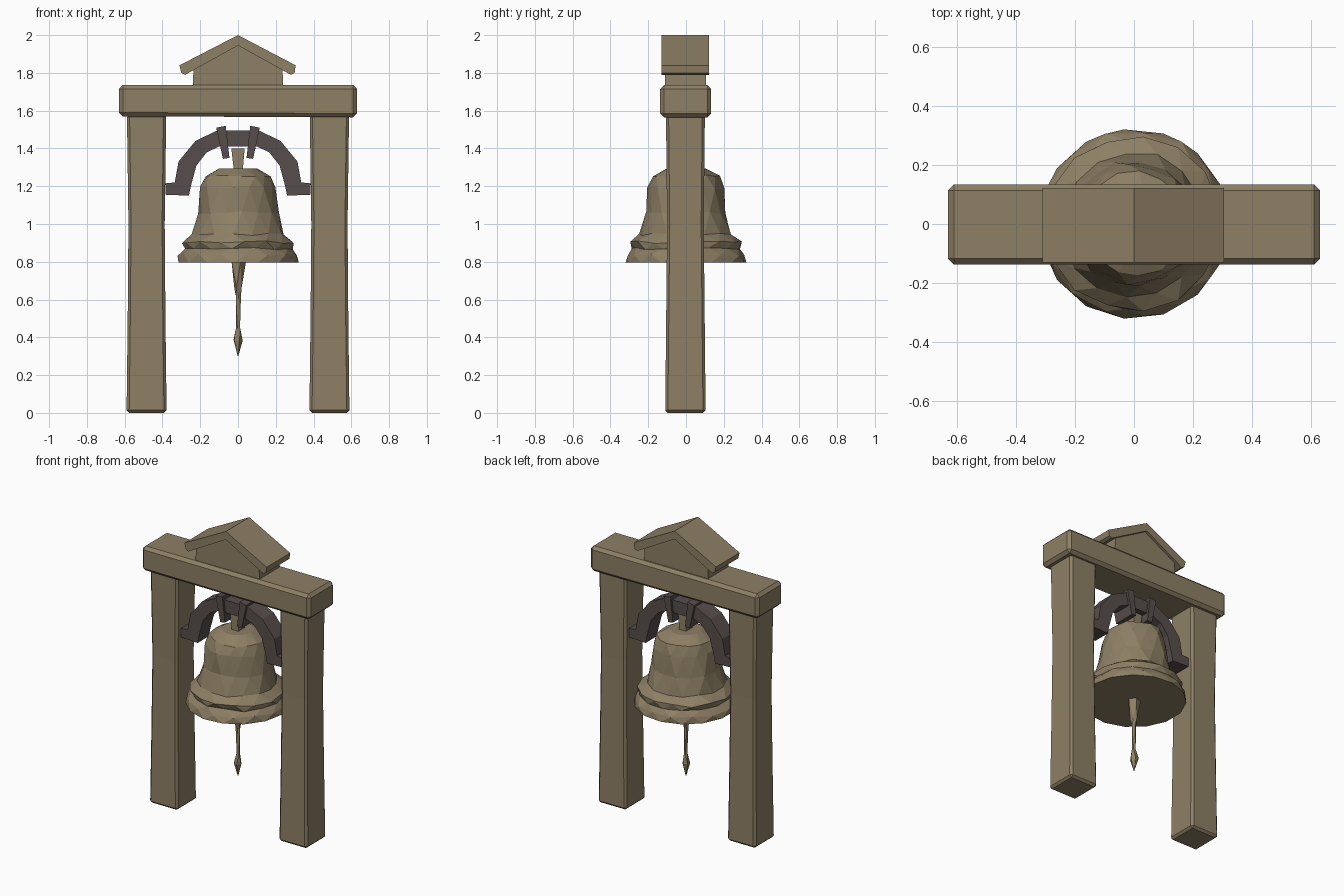
import bpy, bmesh, math, random

random.seed(4)
cube = bpy.data.objects.get("Cube")
if cube:
    bpy.data.objects.remove(cube, do_unlink=True)


def material(name, rgb):
    m = bpy.data.materials.new(name)
    m.use_nodes = True
    m.diffuse_color = (*rgb, 1)
    m.node_tree.nodes["Principled BSDF"].inputs["Base Color"].default_value = (*rgb, 1)
    return m


TAN = material("weathered tan", (0.27, 0.215, 0.13))
IRON = material("dark iron", (0.095, 0.075, 0.072))


def finish(name, bm, mat, bevel=0):
    bmesh.ops.recalc_face_normals(bm, faces=bm.faces)
    mesh = bpy.data.meshes.new(name)
    bm.to_mesh(mesh)
    bm.free()
    mesh.materials.append(mat)
    ob = bpy.data.objects.new(name, mesh)
    bpy.context.collection.objects.link(ob)
    if bevel:
        mod = ob.modifiers.new("worn edges", 'BEVEL')
        mod.width = bevel
        mod.segments = 1
    return ob


def prism(name, outline, y0, y1, mat, bevel=0):
    """Extrude an x-z outline from y0 to y1."""
    bm = bmesh.new()
    face = bm.faces.new([bm.verts.new((x, y0, z)) for x, z in outline])
    out = bmesh.ops.extrude_face_region(bm, geom=[face])
    for v in out["geom"]:
        if isinstance(v, bmesh.types.BMVert):
            v.co.y = y1
    return finish(name, bm, mat, bevel)


def lathe(name, profile, sides, mat, jitter=0):
    """Faceted turned shape with slightly uneven, hand-hewn rings."""
    bm = bmesh.new()
    rings = []
    for i, (r, z) in enumerate(profile):
        j = jitter if 0 < i < len(profile) - 1 else 0
        ring = []
        for k in range(sides):
            a = math.tau * (k + 0.5 * (i % 2)) / sides
            rr = r + random.uniform(-j, j)
            ring.append(bm.verts.new((rr * math.cos(a), rr * math.sin(a),
                                      z + random.uniform(-j, j))))
        rings.append(ring)
    for i, (a, b) in enumerate(zip(rings, rings[1:])):
        for k in range(sides):
            n = (k + 1) % sides
            if i % 2 == 0:
                bm.faces.new((a[k], a[n], b[k]))
                bm.faces.new((a[n], b[n], b[k]))
            else:
                bm.faces.new((a[k], a[n], b[n]))
                bm.faces.new((a[k], b[n], b[k]))
    bm.faces.new(rings[0])
    bm.faces.new(rings[-1])
    return finish(name, bm, mat)


def post(name, side):
    """Square timber with a slight waist."""
    bm = bmesh.new()
    rings = []
    for z, hw, hd in ((0, .106, .107), (.5, .1, .102), (1, .096, .097), (1.58, .104, .103)):
        rings.append([bm.verts.new((side * (.484 + sx * hw), sy * hd - .003, z))
                      for sx, sy in ((-1, -1), (1, -1), (1, 1), (-1, 1))])
    for a, b in zip(rings, rings[1:]):
        for k in range(4):
            n = (k + 1) % 4
            bm.faces.new((a[k], a[n], b[n], b[k]))
    bm.faces.new(rings[0])
    bm.faces.new(rings[-1])
    ob = finish(name, bm, TAN, .014)
    ob.modifiers[0].limit_method = 'ANGLE'


# Timber frame
post("left_post", 1)
post("right_post", -1)
prism("cross_beam", [(-.63, 1.57), (.63, 1.565), (.63, 1.735), (-.63, 1.735)],
      -.137, .133, TAN, .02)

# Little gabled roof
prism("gable_block", [(-.24, 1.72), (.24, 1.72), (.235, 1.83), (0, 1.955), (-.235, 1.83)],
      -.112, .105, TAN)
prism("roof", [(-.31, 1.84), (-.3, 1.8), (-.28, 1.79), (0, 1.945), (.28, 1.79),
               (.3, 1.8), (.305, 1.84), (0, 2)], -.13, .122, TAN)

# Arched yoke with feet against the posts
outer = [(.385, 1.155), (.385, 1.215), (.335, 1.22), (.315, 1.33), (.225, 1.44), (.11, 1.495)]
inner = [(.1, 1.41), (.165, 1.38), (.22, 1.31), (.25, 1.2), (.26, 1.15)]
half = outer[::-1]
prism("yoke", [(-x, z) for x, z in outer] + half + inner[::-1]
      + [(-x, z) for x, z in inner], -.06, .06, IRON)
for name, s in (("left_strap", 1), ("right_strap", -1)):
    prism(name, [(s * .045, 1.35), (s * .08, 1.345), (s * .115, 1.51), (s * .065, 1.52)],
          -.075, .075, IRON)

# Bell, hanger and clapper
lathe("bell", [(.1, 1.295), (.175, 1.255), (.2, 1.19), (.215, 1.06), (.245, .945),
               (.295, .905), (.285, .87), (.315, .835), (.322, .795)], 15, TAN, .007)
prism("hanger", [(-.022, 1.28), (.025, 1.28), (.035, 1.4), (-.035, 1.4)], -.035, .035, TAN)
lathe("clapper", [(.042, .8), (.022, .66), (.013, .62), (.011, .45), (.026, .385),
                  (.002, .3)], 5, TAN, .003)
